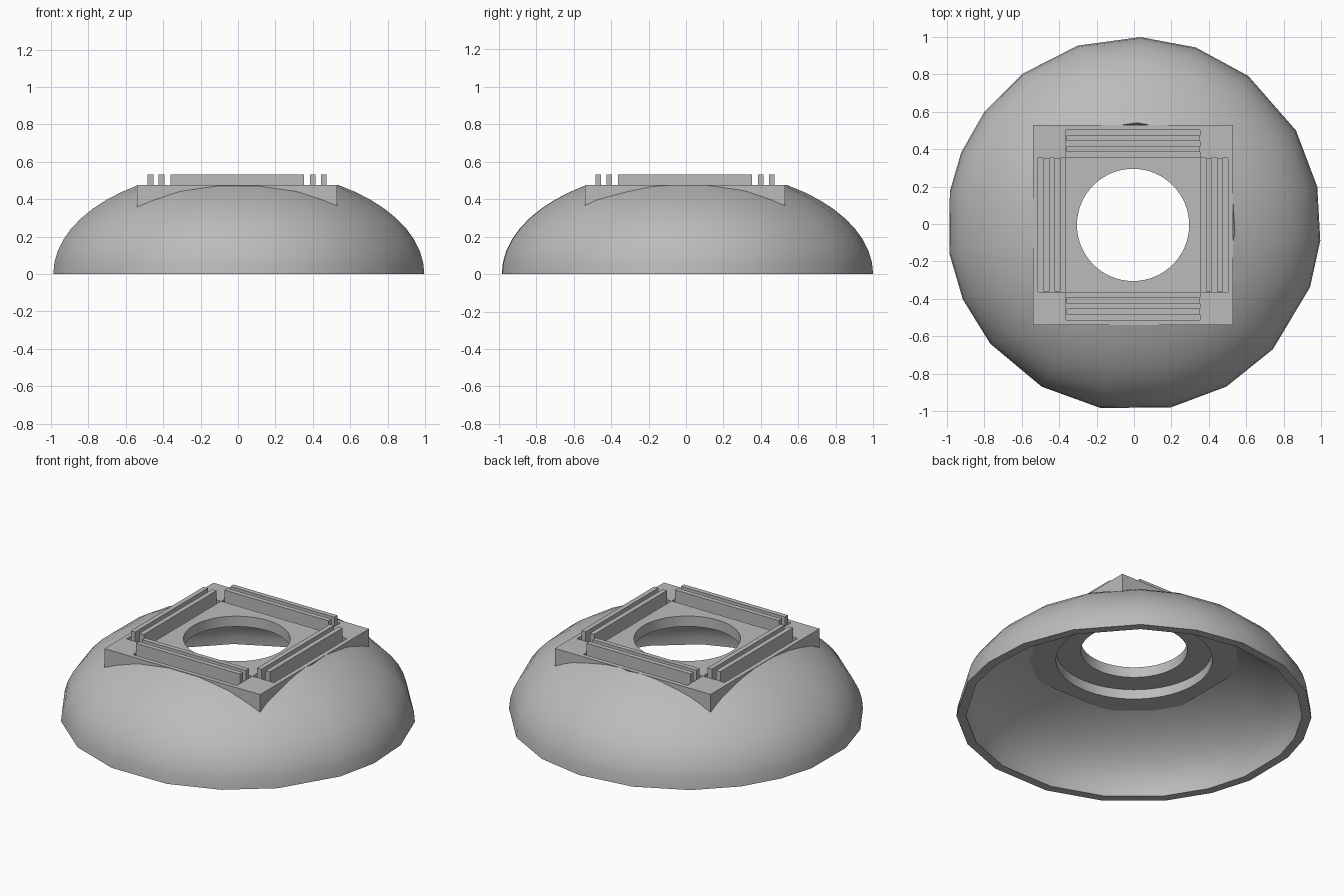
import bpy, bmesh, math

if "Cube" in bpy.data.objects:
    bpy.data.objects.remove(bpy.data.objects["Cube"])

grey = bpy.data.materials.new("plain_grey")
grey.diffuse_color = (0.5, 0.5, 0.5, 1)
grey.use_nodes = True
grey.node_tree.nodes["Principled BSDF"].inputs["Base Color"].default_value = grey.diffuse_color

C = -0.005        # centre of the square plate in x and y
TOP = 0.475       # top of the plate
UNDER = 0.35      # underside of the plate
TRENCH = 0.43     # floor of the rail trenches
RAIL_TOP = 0.533


def finish(name, bm, smooth=None):
    bmesh.ops.recalc_face_normals(bm, faces=bm.faces)
    me = bpy.data.meshes.new(name)
    bm.to_mesh(me)
    bm.free()
    ob = bpy.data.objects.new(name, me)
    bpy.context.collection.objects.link(ob)
    me.materials.append(grey)
    if smooth:
        shade(ob, smooth)
    return ob


def activate(ob):
    bpy.ops.object.select_all(action='DESELECT')
    ob.select_set(True)
    bpy.context.view_layer.objects.active = ob


def shade(ob, degrees):
    activate(ob)
    bpy.ops.object.shade_smooth_by_angle(angle=math.radians(degrees))


def box(name, x0, x1, y0, y1, z0, z1):
    bm = bmesh.new()
    bmesh.ops.create_cube(bm, size=1)
    for v in bm.verts:
        v.co = ((x0 + x1) / 2 + v.co.x * (x1 - x0),
                (y0 + y1) / 2 + v.co.y * (y1 - y0),
                (z0 + z1) / 2 + v.co.z * (z1 - z0))
    return finish(name, bm)


def cylinder(name, r, z0, z1):
    bm = bmesh.new()
    bmesh.ops.create_cone(bm, cap_ends=True, segments=64, radius1=r, radius2=r, depth=z1 - z0)
    bmesh.ops.translate(bm, verts=bm.verts, vec=(C, C, (z0 + z1) / 2))
    return finish(name, bm)


def cut(ob, cutter):
    activate(ob)
    m = ob.modifiers.new("cut", 'BOOLEAN')
    m.operation = 'DIFFERENCE'
    m.solver = 'EXACT'
    m.object = cutter
    bpy.ops.object.modifier_apply(modifier=m.name)


def side_box(name, side, d0, d1, half, z0, z1):
    """Box lying along one side of the square, d0 to d1 out from its centre."""
    axis, sign = side
    a, b = sorted((C + sign * d0, C + sign * d1))
    lo, hi = C - half, C + half
    return box(name, a, b, lo, hi, z0, z1) if axis == 'x' else box(name, lo, hi, a, b, z0, z1)


# Dome shell: uneven twenty-sided rim, flattened ellipsoid inside and out
angles = [11.5, 30, 52.3, 70.7, 88, 107.5, 126.5, 143, 157.5, 170, 189, 203.8,
          219.8, 240.4, 259.7, 281.4, 299.6, 318, 340.3, 354.9]
steps = 9
outer_end = math.asin(TOP / 0.565)
inner_end = math.asin(0.375 / 0.447)
profile = []
for i in range(steps + 1):
    t = outer_end * i / steps
    profile.append((math.cos(t), 0.565 * math.sin(t)))
for i in range(steps, -1, -1):
    t = inner_end * i / steps
    profile.append((0.947 * math.cos(t), 0.447 * math.sin(t)))

bm = bmesh.new()
rings = [[bm.verts.new((r * math.cos(math.radians(a)), r * math.sin(math.radians(a)), z))
          for a in angles] for r, z in profile]
n = len(angles)
for k in range(len(rings)):
    lower, upper = rings[k], rings[(k + 1) % len(rings)]
    for j in range(n):
        bm.faces.new((lower[j], lower[(j + 1) % n], upper[(j + 1) % n], upper[j]))
dome = finish("dome_shell", bm)

# Square plate with a round opening and a wider recess below
plate = box("square_plate", C - 0.535, C + 0.535, C - 0.535, C + 0.535, UNDER, TOP)
cutters = [cylinder("opening_cutter", 0.3, 0.2, 0.7),
           cylinder("recess_cutter", 0.44, 0.2, 0.41)]
for c in cutters:
    cut(plate, c)

# Trenches and paired rails along the four sides
for side in (('x', 1), ('x', -1), ('y', 1), ('y', -1)):
    trench = side_box("trench_cutter", side, 0.36, 0.507, 0.358, TRENCH, 0.7)
    cut(plate, trench)
    cut(dome, trench)
    cutters.append(trench)
    side_box("inner_rail", side, 0.389, 0.419, 0.357, TRENCH - 0.01, RAIL_TOP)
    side_box("outer_rail", side, 0.448, 0.478, 0.357, TRENCH - 0.01, RAIL_TOP)

for c in cutters:
    bpy.data.objects.remove(c, do_unlink=True)
shade(dome, 35)
shade(plate, 30)
